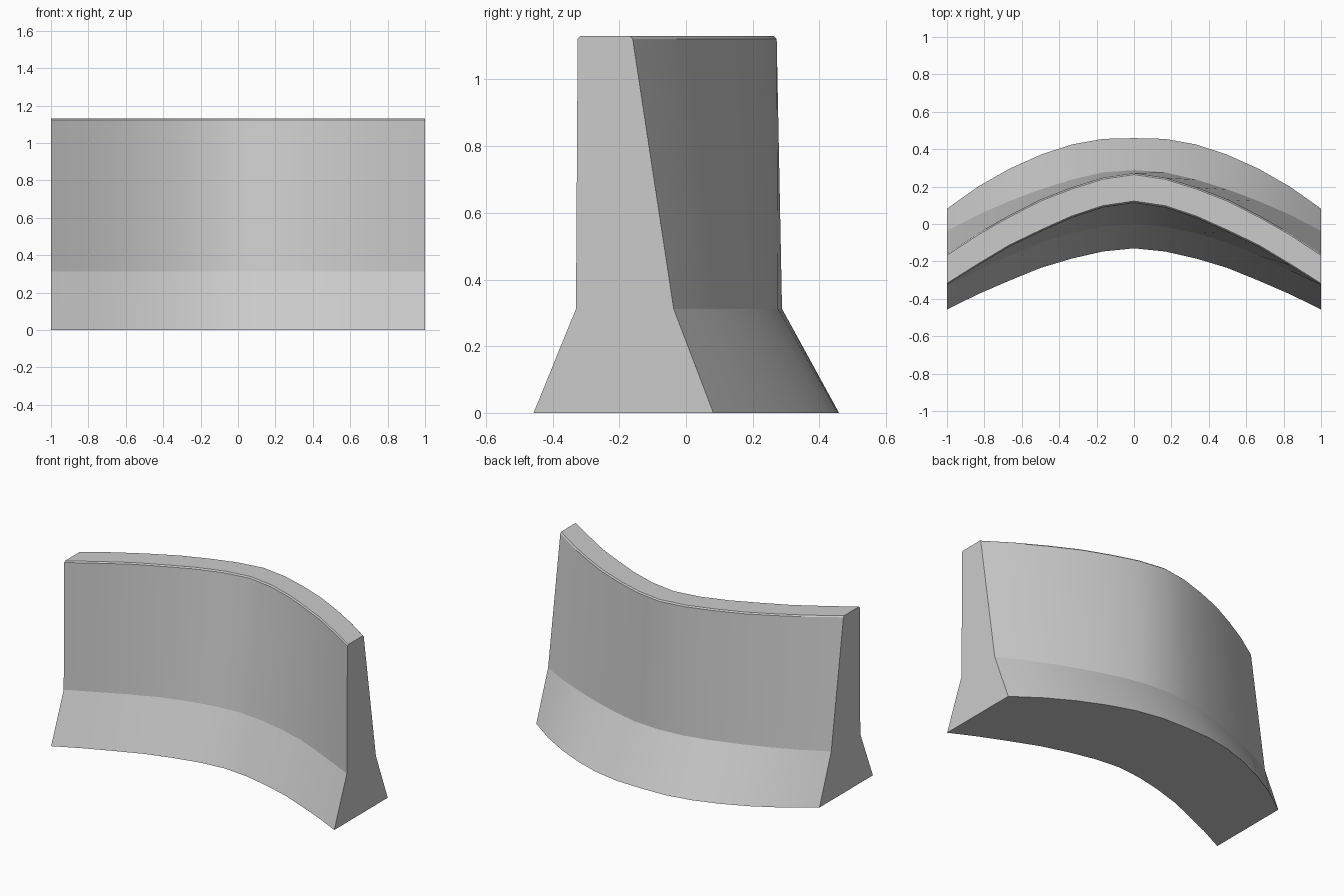
import bpy, bmesh

if "Cube" in bpy.data.objects:
    bpy.data.objects.remove(bpy.data.objects["Cube"])

# Plan curves: y offsets from the end (|x| = 1) to the middle (x = 0)
FRONT_BASE = [-0.457, -0.375, -0.303, -0.235, -0.185, -0.147, -0.13]
FRONT_KNEE = [-0.33, -0.25, -0.17, -0.10, -0.05, -0.015, 0.0]
FRONT_TOP = [-0.325, -0.22, -0.12, -0.04, 0.035, 0.09, 0.115]
BACK_TOP = [-0.16, -0.05, 0.045, 0.13, 0.195, 0.247, 0.272]
BACK_KNEE = [-0.037, 0.05, 0.122, 0.185, 0.237, 0.276, 0.288]
BACK_BASE = [0.082, 0.20, 0.295, 0.37, 0.425, 0.455, 0.459]
H, KNEE, C = 1.13, 0.312, 0.008

# Cross-section in order: plan curve, y shift, height
SECTION = [
    (FRONT_BASE, 0, 0), (FRONT_KNEE, 0, KNEE), (FRONT_TOP, 0, H - C),
    (FRONT_TOP, C, H), (BACK_TOP, -C, H), (BACK_TOP, 0, H - C),
    (BACK_KNEE, 0, KNEE), (BACK_BASE, 0, 0),
]

# Loft the curved barrier wall
bm = bmesh.new()
rings = []
for i in range(13):
    k = min(i, 12 - i)
    x = -1 + i / 6
    rings.append([bm.verts.new((x, curve[k] + dy, z)) for curve, dy, z in SECTION])
n = len(SECTION)
for a, b in zip(rings, rings[1:]):
    for j in range(n):
        k = (j + 1) % n
        bm.faces.new((a[j], a[k], b[k], b[j])).smooth = True
bm.faces.new(rings[0])
bm.faces.new(rings[-1][::-1])
bmesh.ops.recalc_face_normals(bm, faces=bm.faces)

# Smooth along the length, crisp at every profile corner and end cap
cross = {frozenset((r[j], r[(j + 1) % n])) for r in rings[1:-1] for j in range(n)}
for e in bm.edges:
    e.smooth = frozenset(e.verts) in cross

mesh = bpy.data.meshes.new("barrier_wall")
bm.to_mesh(mesh)
bm.free()
bpy.context.collection.objects.link(bpy.data.objects.new("barrier_wall", mesh))
